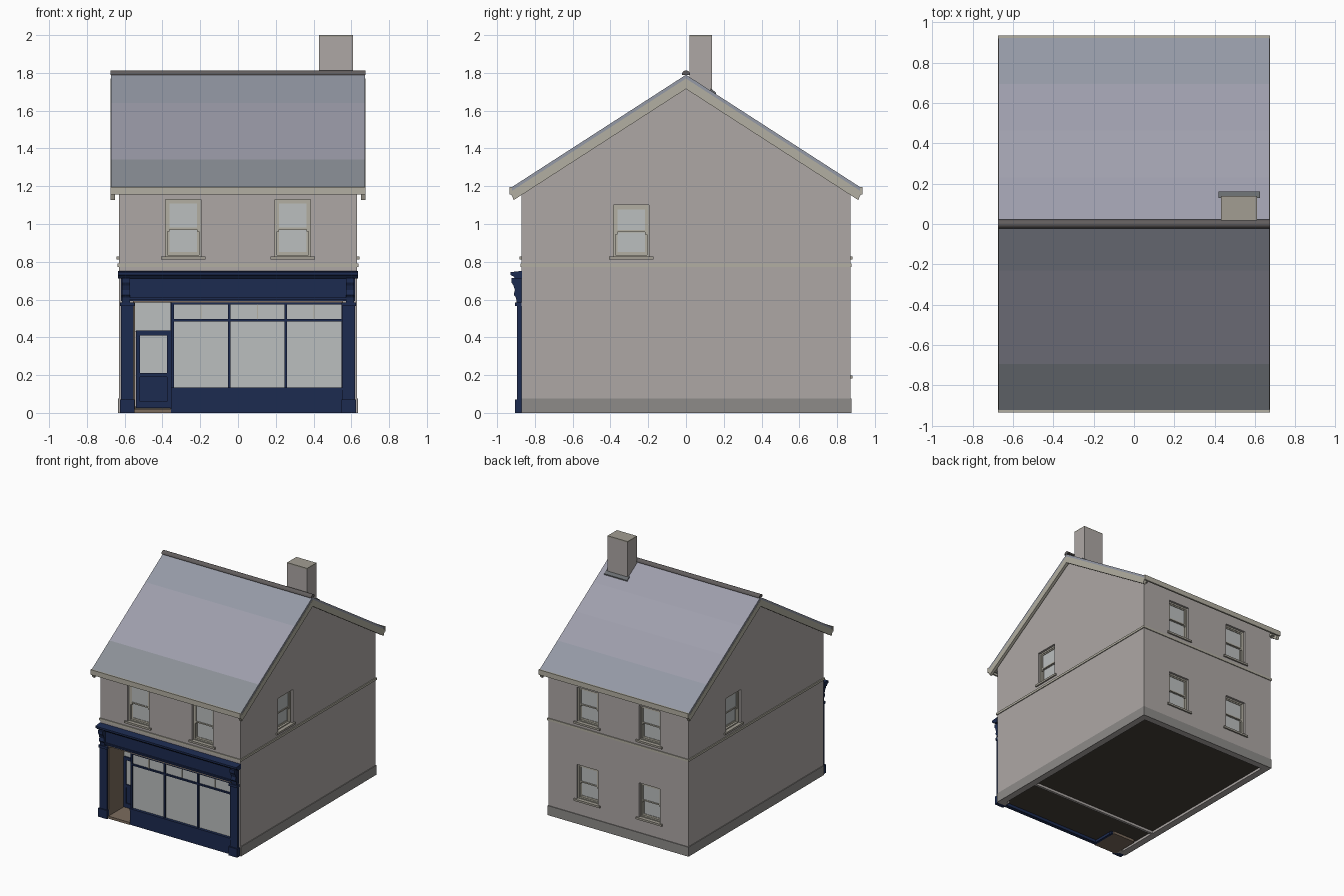
import bpy, bmesh, math
from mathutils import Matrix

if "Cube" in bpy.data.objects:
    bpy.data.objects.remove(bpy.data.objects["Cube"])


def mat(name, r, g, b):
    m = bpy.data.materials.new(name)
    m.diffuse_color = (r, g, b, 1)
    m.use_nodes = True
    m.node_tree.nodes["Principled BSDF"].inputs["Base Color"].default_value = m.diffuse_color
    return m


STUCCO = mat("stucco", .42, .39, .375)
PLINTH = mat("plinth_grey", .27, .26, .25)
STONE = mat("stone", .36, .34, .29)
CREAM = mat("cream_paint", .45, .43, .36)
BLUE = mat("blue_paint", .012, .024, .08)
GLASS = mat("glass", .5, .52, .52)
WOOD = mat("brown_wood", .2, .15, .11)
FLOOR = mat("dark_floor", .06, .05, .04)
RIDGE = mat("ridge_clay", .12, .11, .11)
LEAD = mat("lead", .14, .15, .16)
SLATES = [mat("slate_%d" % i, *c) for i, c in enumerate(
    [(.30, .32, .38), (.34, .34, .41), (.35, .35, .42), (.26, .28, .31)])]


def finish(name, bm, mats, matrix=None):
    bmesh.ops.recalc_face_normals(bm, faces=bm.faces)
    if matrix:
        bm.transform(matrix)
    me = bpy.data.meshes.new(name)
    bm.to_mesh(me)
    bm.free()
    for m in mats:
        me.materials.append(m)
    ob = bpy.data.objects.new(name, me)
    bpy.context.collection.objects.link(ob)
    return ob


def boxes(name, material, *dims, matrix=None):
    """One object from several x0,x1,y0,y1,z0,z1 boxes."""
    bm = bmesh.new()
    for x0, x1, y0, y1, z0, z1 in dims:
        m = Matrix.Translation(((x0 + x1) / 2, (y0 + y1) / 2, (z0 + z1) / 2))
        bmesh.ops.create_cube(bm, size=1, matrix=m @ Matrix.Diagonal((x1 - x0, y1 - y0, z1 - z0, 1)))
    return finish(name, bm, [material] if material else [], matrix)


def prism(name, mats, profile, x0, x1, indices=None):
    """Extrude a y,z outline along x, with optional material index per side."""
    bm = bmesh.new()
    a = [bm.verts.new((x0, y, z)) for y, z in profile]
    b = [bm.verts.new((x1, y, z)) for y, z in profile]
    n = len(a)
    for i in range(n):
        j = (i + 1) % n
        f = bm.faces.new((a[i], a[j], b[j], b[i]))
        f.material_index = indices[i] if indices else 0
    bm.faces.new(a)
    bm.faces.new(b)
    return finish(name, bm, mats)


def roof_z(y):
    return 1.79 - .645 * abs(y)


def gable(y, drop, base):
    return [(-y, base), (y, base), (y, roof_z(y) - drop), (0, roof_z(0) - drop), (-y, roof_z(y) - drop)]


# Hollow walls
walls = prism("walls", [STUCCO], gable(.87, .025, 0), -.63, .63)
cutters = [prism("inside_cutter", [STUCCO], gable(.82, .08, -.1), -.58, .58),
           boxes("shop_cutter", STUCCO, (-.555, .555, -1, -.7, -.1, .59))]


# Sash windows: built facing -y, then turned into place
def window(name, x, y, z, turn, h):
    m = Matrix.Translation((x, y, z)) @ Matrix.Rotation(turn, 4, 'Z')
    w, t = .095, .012
    mid = h * .48
    cutters.append(boxes(name + "_cutter", STUCCO, (-w, w, -.1, .1, 0, h), matrix=m))
    boxes(name + "_frame", CREAM,
          (-w, -w + t, .018, .05, 0, h), (w - t, w, .018, .05, 0, h),
          (-w, w, .018, .05, h - t, h), (-w, w, .018, .05, 0, t), matrix=m)
    i = w - t
    boxes(name + "_sashes", CREAM,
          (-i, -i + .01, .022, .034, mid - .012, h - t), (i - .01, i, .022, .034, mid - .012, h - t),
          (-i, i, .022, .034, h - t - .01, h - t), (-i, i, .022, .034, mid, mid + .01),
          (-i, -i + .01, .034, .046, t, mid + .01), (i - .01, i, .034, .046, t, mid + .01),
          (-i, i, .034, .046, t, t + .014), (-i, i, .034, .046, mid - .002, mid + .01), matrix=m)
    boxes(name + "_glass", GLASS, (-i, i, .027, .03, mid, h - t), (-i, i, .038, .041, t, mid), matrix=m)
    boxes(name + "_sill", STONE, (-.118, .118, -.012, .045, -.012, .004), matrix=m)


for s, side in ((-1, "left"), (1, "right")):
    window("front_window_" + side, s * .29, -.87, .825, 0, .305)
    window("back_upper_window_" + side, s * .28, .87, .825, math.pi, .285)
    window("back_lower_window_" + side, s * .28, .87, .195, math.pi, .285)
    window("gable_window_" + side, s * .63, -s * .29, .825, s * math.pi / 2, .275)

for c in cutters:
    c.hide_render = True
    mod = walls.modifiers.new("opening", 'BOOLEAN')
    mod.operation, mod.solver, mod.object = 'DIFFERENCE', 'EXACT', c
bpy.context.view_layer.objects.active = walls
for mod in list(walls.modifiers):
    bpy.ops.object.modifier_apply(modifier=mod.name)
for c in cutters:
    bpy.data.objects.remove(c)

# Plinth, string course, floor and inner partition
boxes("plinth", PLINTH, (-.636, -.629, -.87, .876, 0, .077), (.629, .636, -.87, .876, 0, .077),
      (-.636, .636, .869, .876, 0, .077))
boxes("string_course", CREAM, (-.637, -.629, -.877, .877, .772, .79), (.629, .637, -.877, .877, .772, .79),
      (-.637, .637, -.877, -.869, .772, .79), (-.637, .637, .869, .877, .772, .79))
boxes("floor", FLOOR, (-.585, .585, -.68, .825, .02, .035), (-.335, .585, -.85, -.68, .02, .035))
boxes("partition", STUCCO, (-.58, .58, -.49, -.47, 0, .7))

# Roof with four bands of slate per slope
ys = [-.925 + .925 * i / 4 for i in range(9)]
top = [(y, roof_z(y)) for y in ys]
under = [(y, roof_z(y) - .025) for y in reversed(ys)]
prism("roof", SLATES, top + under, -.672, .672, [3, 1, 1, 0, 1, 2, 1, 0] + [3] * 10)
arc = [(.022 * math.cos(a), 1.789 + .024 * math.sin(a)) for a in (math.pi * i / 12 for i in range(13))]
ridge = prism("ridge_tiles", [RIDGE], arc, -.675, .675)
ridge.select_set(True)
bpy.context.view_layer.objects.active = ridge
bpy.ops.object.shade_smooth_by_angle(angle=math.radians(35))

# Bargeboards and eaves boards
barge = [(-.93, roof_z(.93) - .02), (0, roof_z(0) - .02), (.93, roof_z(.93) - .02),
         (.912, roof_z(.912) - .075), (0, roof_z(0) - .075), (-.912, roof_z(.912) - .075)]
for s, side in ((-1, "left"), (1, "right")):
    prism("bargeboard_" + side, [CREAM], barge, s * .65, s * .674)
    boxes("bargeboard_soffit_" + side, CREAM, (min(s * .62, s * .66), max(s * .62, s * .66), -.9, -.87, 1.16, 1.18),
          (min(s * .62, s * .66), max(s * .62, s * .66), .87, .9, 1.16, 1.18))
boxes("eaves_boards", CREAM, (-.674, .674, -.934, -.92, 1.155, 1.196), (-.674, .674, .92, .934, 1.155, 1.196))

# Chimney
boxes("chimney", STUCCO, (.43, .61, .018, .138, 1.6, 1.99))
boxes("chimney_top", STONE, (.43, .61, .018, .138, 1.99, 2.0))
prism("chimney_flashing", [LEAD], [(.13, roof_z(.13) - .01), (.16, roof_z(.16) - .01),
                                   (.16, roof_z(.16) + .008), (.13, roof_z(.13) + .012)], .418, .625)

# Shopfront pilasters and scroll brackets
bracket = [(-.87, .585), (-.897, .585), (-.9, .61), (-.912, .625), (-.906, .65),
           (-.914, .675), (-.924, .69), (-.924, .715), (-.87, .715)]
for s, side in ((-1, "left"), (1, "right")):
    lo, hi = sorted((s * .553, s * .62))
    boxes("pilaster_" + side, BLUE, (lo, hi, -.895, -.86, 0, .57), (lo - .006, hi + .006, -.905, -.86, 0, .07),
          (lo - .004, hi + .004, -.904, -.86, .565, .585))
    prism("bracket_" + side, [BLUE], bracket, s * .572, s * .615)
boxes("fascia", BLUE, (-.62, .62, -.888, -.868, .592, .72), (-.61, .61, -.897, -.868, .6, .612))
prism("cornice", [BLUE], [(-.868, .712), (-.905, .712), (-.915, .724), (-.93, .73),
                          (-.93, .745), (-.868, .752)], -.635, .635)
boxes("shop_head", WOOD, (-.555, .555, -.885, -.68, .584, .592))

# Shop window
boxes("stall_riser", BLUE, (-.355, .555, -.885, -.855, 0, .125), (-.355, .555, -.892, -.85, .12, .134),
      (-.355, -.335, -.86, -.69, 0, .134))
boxes("shop_window_frame", BLUE, *[(x - .006, x + .006, -.88, -.855, .13, .585) for x in (-.345, -.047, .253, .553)],
      (-.35, .555, -.88, -.855, .484, .496), (-.35, .555, -.88, -.855, .574, .585),
      (-.351, -.339, -.86, -.69, .484, .496), (-.351, -.339, -.86, -.69, .574, .585))
boxes("shop_glass", GLASS, (-.345, .553, -.868, -.864, .13, .58), (-.347, -.343, -.866, -.69, .13, .58))
boxes("transom_bars", CREAM, *[(x - .003, x + .003, -.873, -.862, .496, .575) for x in (-.195, .103, .403)])

# Recessed entrance
boxes("entrance_side", WOOD, (-.562, -.545, -.882, -.67, 0, .585))
boxes("doorstep", WOOD, (-.555, -.355, -.89, -.66, 0, .02))
boxes("door", BLUE, (-.54, -.52, -.7, -.675, .025, .43), (-.375, -.355, -.7, -.675, .025, .43),
      (-.54, -.355, -.7, -.675, .41, .436), (-.54, -.355, -.7, -.675, .025, .06),
      (-.54, -.355, -.7, -.675, .19, .212), (-.54, -.355, -.692, -.68, .025, .212),
      (-.358, -.339, -.7, -.67, 0, .585))
boxes("door_glass", GLASS, (-.525, -.37, -.69, -.685, .2, .42), (-.545, -.35, -.69, -.685, .43, .585))
